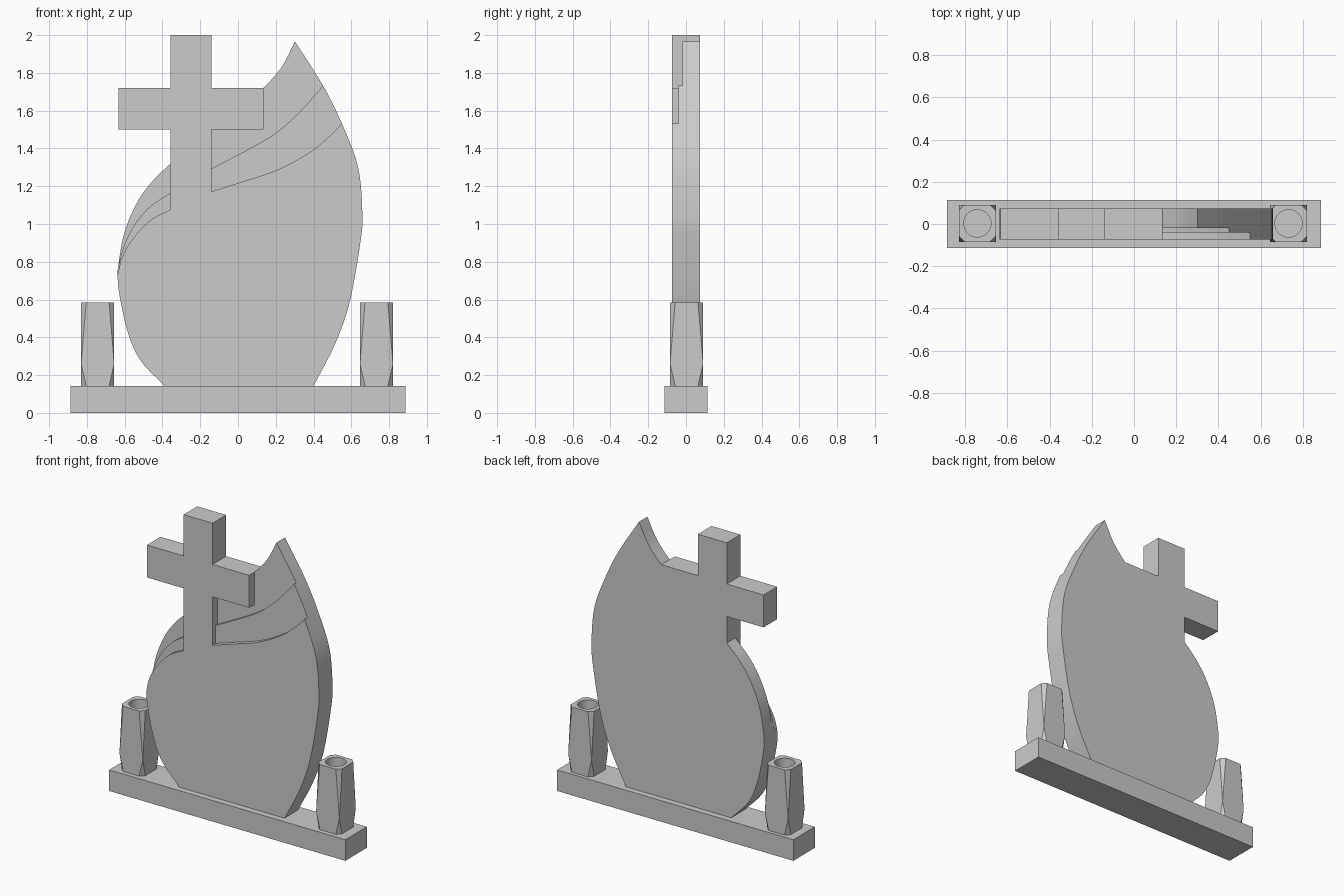
import bpy, bmesh, math
from mathutils import Vector

if "Cube" in bpy.data.objects:
    bpy.data.objects.remove(bpy.data.objects["Cube"])


def finish(name, bm, smooth=False):
    bmesh.ops.recalc_face_normals(bm, faces=bm.faces)
    mesh = bpy.data.meshes.new(name)
    bm.to_mesh(mesh)
    bm.free()
    ob = bpy.data.objects.new(name, mesh)
    bpy.context.collection.objects.link(ob)
    bpy.ops.object.select_all(action='DESELECT')
    ob.select_set(True)
    bpy.context.view_layer.objects.active = ob
    if smooth:
        bpy.ops.object.shade_smooth_by_angle(angle=math.radians(25))
    return ob


def curve(points, steps=5):
    """Smooth curve through the given (x, z) points."""
    p = [Vector(q) for q in points]
    p = [2 * p[0] - p[1]] + p + [2 * p[-1] - p[-2]]
    out = []
    for a, b, c, d in zip(p, p[1:], p[2:], p[3:]):
        for i in range(steps):
            t = i / steps
            out.append(0.5 * (2 * b + (c - a) * t + (2 * a - 5 * b + 4 * c - d) * t * t
                              + (3 * b - a - 3 * c + d) * t ** 3))
    return out + [p[-2]]


def prism(name, outline, y0, y1):
    pts = []
    for q in outline:
        q = Vector(q)
        if not pts or (q - pts[-1]).length > 1e-4:
            pts.append(q)
    bm = bmesh.new()
    face = bm.faces.new([bm.verts.new((x, y0, z)) for x, z in pts])
    ext = bmesh.ops.extrude_face_region(bm, geom=[face], use_keep_orig=True)
    bmesh.ops.translate(bm, vec=(0, y1 - y0, 0),
                        verts=[v for v in ext['geom'] if isinstance(v, bmesh.types.BMVert)])
    return finish(name, bm, True)


# Plinth
BASE = 0.143
prism("plinth", [(-.886, 0), (.886, 0), (.886, BASE), (-.886, BASE)], -.115, .115)

# Shared outline curves of the flame-shaped slab
right = curve([(.40, BASE), (.513, .363), (.592, .59), (.65, .918), (.658, 1.07),
               (.635, 1.304), (.55, 1.532), (.45, 1.733), (.302, 1.966)])
left = curve([(-.357, 1.32), (-.45, 1.23), (-.534, 1.114), (-.603, .95), (-.635, .77),
              (-.637, .73), (-.63, .64), (-.587, .44), (-.52, .283), (-.39, BASE)])
tip = curve([(.302, 1.966), (.243, 1.85), (.196, 1.786), (.135, 1.72)])
cross = [(-.14, 1.5), (.135, 1.5), (.135, 1.72), (-.14, 1.72), (-.14, 2), (-.357, 2),
         (-.357, 1.72), (-.633, 1.72), (-.633, 1.5), (-.357, 1.5)]


def below(pts, z):
    return [p for p in pts if p.y <= z + 1e-4]


# Three stepped layers, each carrying the cross
prism("slab_back", right + tip + cross[3:] + left, -.018, .073)
mid_r = curve([(.45, 1.733), (.328, 1.595), (.196, 1.479), (.063, 1.40), (-.14, 1.294)])
mid_l = curve([(-.357, 1.165), (-.465, 1.093), (-.55, .993), (-.605, .88), (-.635, .77)])
prism("slab_middle", below(right, 1.733) + mid_r + cross + mid_l + below(left, .77),
      -.041, -.018)
front_r = curve([(.55, 1.532), (.487, 1.468), (.38, 1.38), (.212, 1.288), (.01, 1.22),
                 (-.14, 1.172)])
front_l = curve([(-.357, 1.077), (-.465, 1.019), (-.56, .918), (-.614, .823), (-.637, .73)])
prism("slab_front", below(right, 1.532) + front_r + cross + front_l + below(left, .73),
      -.073, -.041)


# Vases: square waist, chamfered corners at both ends, round hole in the top
def vase(name, cx, cy=.003, h=.0875, c=.027, top=.585, waist=.26):
    bm = bmesh.new()
    for sx in (-1, 1):
        for sy in (-1, 1):
            bm.verts.new((cx + sx * h, cy + sy * h, waist))
            for z in (BASE, top):
                bm.verts.new((cx + sx * (h - c), cy + sy * h, z))
                bm.verts.new((cx + sx * h, cy + sy * (h - c), z))
    bmesh.ops.convex_hull(bm, input=bm.verts)
    bmesh.ops.dissolve_limit(bm, angle_limit=.01, verts=bm.verts, edges=bm.edges)
    ob = finish(name, bm)

    bm = bmesh.new()
    bmesh.ops.create_cone(bm, cap_ends=True, segments=32, radius1=.065, radius2=.065, depth=.5)
    bmesh.ops.translate(bm, verts=bm.verts, vec=(cx, cy, top + .05))
    cutter = finish("hole_cutter", bm)
    cutter.hide_render = True

    mod = ob.modifiers.new("hole", 'BOOLEAN')
    mod.operation, mod.solver, mod.object = 'DIFFERENCE', 'EXACT', cutter
    bpy.ops.object.select_all(action='DESELECT')
    ob.select_set(True)
    bpy.context.view_layer.objects.active = ob
    bpy.ops.object.modifier_apply(modifier=mod.name)
    bpy.data.objects.remove(cutter)
    bpy.ops.object.shade_smooth_by_angle(angle=math.radians(14))


vase("vase_left", -.743)
vase("vase_right", .733)
